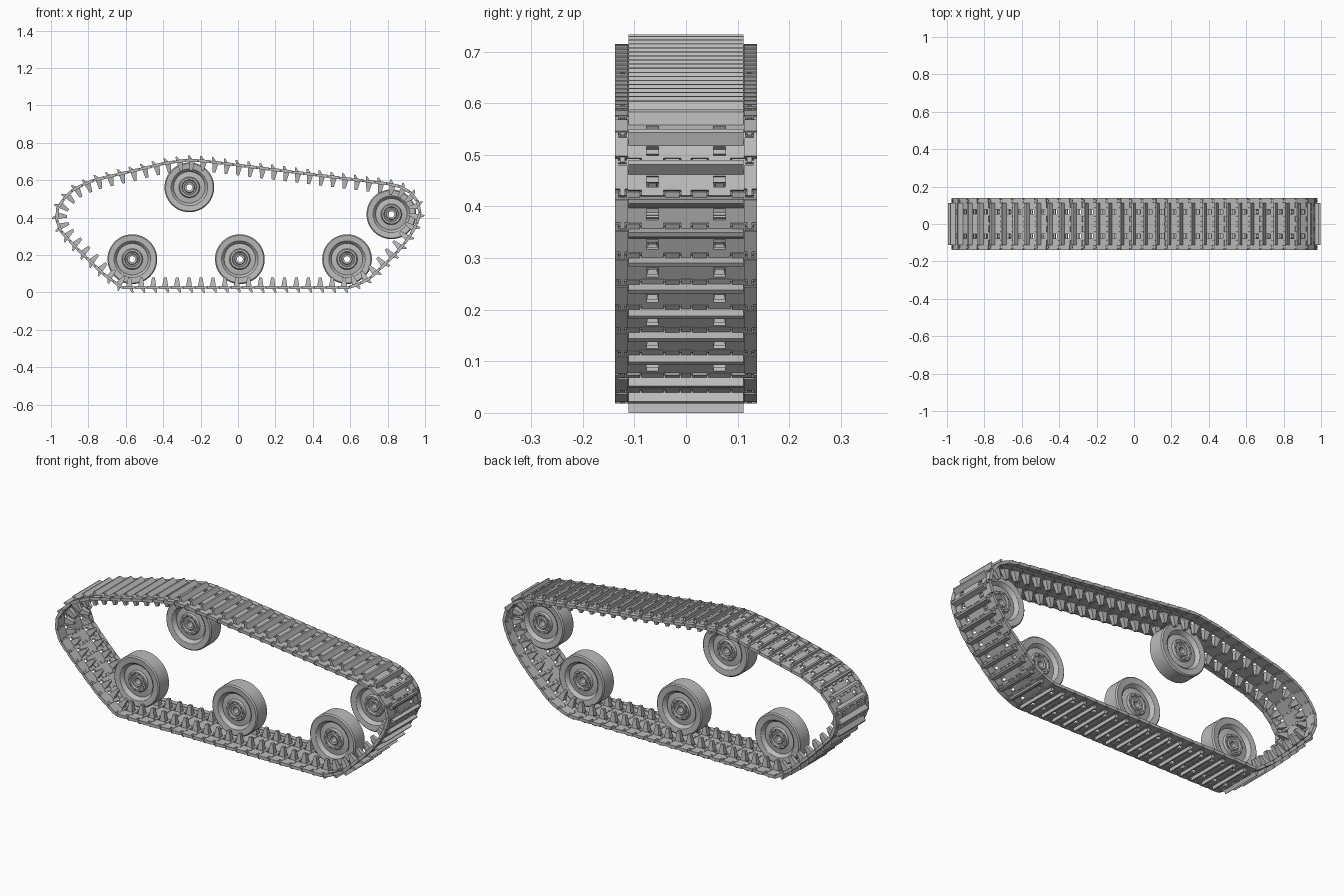
import bpy
import bmesh
from math import cos, sin, pi, radians
from mathutils import Matrix, Vector

old = bpy.data.objects.get("Cube")
if old:
    bpy.data.objects.remove(old, do_unlink=True)

steel = bpy.data.materials.new("grey_steel")
steel.use_nodes = True
STEEL_COLOUR = (0.5, 0.5, 0.5, 1)
steel.diffuse_color = STEEL_COLOUR
steel.node_tree.nodes["Principled BSDF"].inputs["Base Color"].default_value = STEEL_COLOUR

LINKS = 70
PITCH = 0.0635


def finish(bm, name, smooth=False):
    mesh = bpy.data.meshes.new(name)
    bmesh.ops.recalc_face_normals(bm, faces=bm.faces)
    bm.to_mesh(mesh)
    bm.free()
    mesh.materials.append(steel)
    if smooth:
        mesh.shade_smooth()
        mesh.set_sharp_from_angle(angle=radians(25))
    return mesh


def place(mesh, name, matrix):
    obj = bpy.data.objects.new(name, mesh)
    obj.matrix_world = matrix
    bpy.context.collection.objects.link(obj)
    return obj


def block(bm, xs, ys, zs, top_xs=None, inset=0):
    """Box whose upper end can have its own x range and a y inset."""
    top_xs = top_xs or xs
    for v in bmesh.ops.create_cube(bm, size=2)["verts"]:
        i, j, k = (int(c > 0) for c in v.co)
        x = (top_xs if k else xs)[i]
        y = ys[j] + (inset * (1 - 2 * j) if k else 0)
        v.co = (x, y, zs[k])


def pair(bm, xs, ys, zs, **kw):
    """Block mirrored to both sides of the track."""
    block(bm, xs, ys, zs, **kw)
    block(bm, xs, (-ys[1], -ys[0]), zs, **kw)


# Track link: x runs along the track, z points into the loop
def make_link():
    bm = bmesh.new()
    plate = (-0.006, 0.004)
    # plate with two openings
    block(bm, (0.002, 0.026), (-0.138, 0.138), plate)
    block(bm, (-0.026, -0.020), (-0.112, 0.112), plate)
    block(bm, (-0.020, 0.002), (-0.053, 0.053), plate)
    pair(bm, (-0.020, 0.002), (0.077, 0.112), plate)
    # thicker outer ends
    pair(bm, (-0.024, 0.022), (0.112, 0.138), (-0.009, 0.007))
    # interlocking knuckles on both edges
    knuckle = (-0.007, 0.006)
    block(bm, (-0.037, -0.024), (-0.010, 0.010), knuckle)
    pair(bm, (-0.037, -0.024), (0.044, 0.086), knuckle)
    pair(bm, (-0.037, -0.022), (0.118, 0.128), knuckle)
    pair(bm, (0.024, 0.037), (0.013, 0.041), knuckle)
    pair(bm, (0.024, 0.037), (0.089, 0.115), knuckle)
    pair(bm, (0.020, 0.037), (0.131, 0.138), knuckle)
    # leaning ground bar
    block(bm, (0.020, 0.029), (-0.111, 0.111), (-0.027, -0.005),
          top_xs=(0.004, 0.026))
    # guide horns
    pair(bm, (-0.009, 0.024), (0.051, 0.079), (0.003, 0.053),
         top_xs=(0.001, 0.016), inset=0.006)
    # hinge pin
    turn = Matrix.Translation((-PITCH / 2, 0, 0)) @ Matrix.Rotation(pi / 2, 4, "X")
    bmesh.ops.create_cone(bm, cap_ends=True, segments=8, radius1=0.0045,
                          radius2=0.0045, depth=0.274, matrix=turn)
    return finish(bm, "track_link")


# Road wheel: turned profile around the y axis, with bolts
def make_wheel():
    half = [(.016, .034), (.026, .036), (.030, .030), (.037, .030),
            (.041, .038), (.051, .038), (.056, .027), (.084, .023),
            (.091, .036), (.098, .042), (.127, .045), (.133, .039)]
    profile = half + [(r, -y) for r, y in reversed(half)]
    bm = bmesh.new()
    steps = 48
    rings = []
    for s in range(steps):
        a = 2 * pi * s / steps
        rings.append([bm.verts.new((r * cos(a), y, r * sin(a))) for r, y in profile])
    n = len(profile)
    for s in range(steps):
        a, b = rings[s], rings[(s + 1) % steps]
        for i in range(n):
            j = (i + 1) % n
            bm.faces.new((a[i], a[j], b[j], b[i]))
    for side in (-1, 1):
        for k in range(10):
            a = 2 * pi * k / 10
            spot = Matrix.Translation((0.046 * cos(a), side * 0.039, 0.046 * sin(a)))
            bmesh.ops.create_cone(bm, cap_ends=True, segments=6, radius1=0.004,
                                  radius2=0.004, depth=0.006,
                                  matrix=spot @ Matrix.Rotation(pi / 2, 4, "X"))
    return finish(bm, "road_wheel", smooth=True)


# Loop the track follows, counter-clockwise from the lower left corner
LOOP = [(-.62, .027), (.61, .027), (.71, .08), (.865, .23), (.945, .34),
        (.974, .43), (.955, .5), (.905, .55), (.84, .575), (-.125, .695),
        (-.255, .709), (-.39, .69), (-.79, .595), (-.885, .545),
        (-.955, .475), (-.976, .41), (-.945, .325), (-.84, .215), (-.72, .1)]


def walk(points, count):
    """Evenly spaced points along the closed loop."""
    pts = [Vector(p) for p in points]
    edges = [(a, b, (b - a).length) for a, b in zip(pts, pts[1:] + pts[:1])]
    step = sum(e[2] for e in edges) / count
    out, done = [], 0.0
    for a, b, length in edges:
        while len(out) < count and len(out) * step < done + length:
            out.append(a.lerp(b, (len(out) * step - done) / length))
        done += length
    return out


link_mesh = make_link()
stations = walk(LOOP, LINKS)
for i, a in enumerate(stations):
    b = stations[(i + 1) % LINKS]
    mid, t = (a + b) / 2, (b - a).normalized()
    matrix = Matrix(((t.x, 0, -t.y, mid.x),
                     (0, 1, 0, 0),
                     (t.y, 0, t.x, mid.y),
                     (0, 0, 0, 1)))
    place(link_mesh, f"track_link_{i + 1:02d}", matrix)

wheel_mesh = make_wheel()
WHEELS = {"road_wheel_right": (-.565, .178), "road_wheel_middle": (.01, .178),
          "road_wheel_left": (.583, .178), "return_roller": (-.26, .562),
          "end_wheel": (.82, .418)}
for name, (x, z) in WHEELS.items():
    place(wheel_mesh, name, Matrix.Translation((x, 0, z)))
